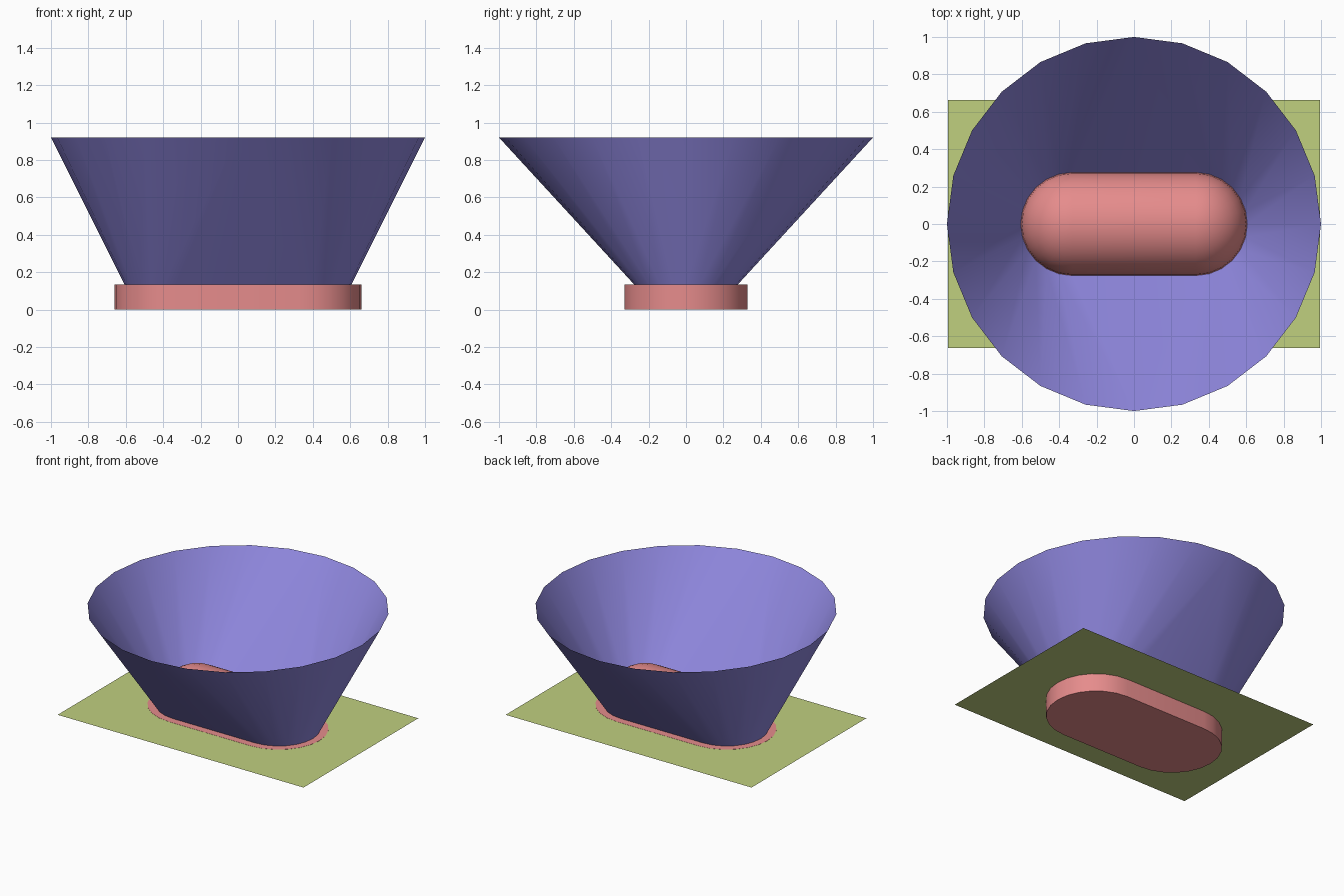
import bpy
import bmesh
from math import sin, cos, pi

cube = bpy.data.objects.get("Cube")
if cube:
    bpy.data.objects.remove(cube, do_unlink=True)

HALF_SIDES = 12      # segments in each rounded end
SPACING = 0.33       # distance of the end centres from the middle
BASE_TOP = 0.133


def material(name, rgb):
    """Flat colour given as display values, stored as linear ones."""
    linear = [((c / 255 + 0.055) / 1.055) ** 2.4 for c in rgb] + [1.0]
    mat = bpy.data.materials.new(name)
    mat.use_nodes = True
    mat.diffuse_color = linear
    mat.node_tree.nodes["Principled BSDF"].inputs["Base Color"].default_value = linear
    return mat


def stadium(radius, spacing, z):
    """Outline of two half circles joined by straight sides."""
    points = []
    for side, start in ((1, -pi / 2), (-1, pi / 2)):
        for i in range(HALF_SIDES + 1):
            a = start + pi * i / HALF_SIDES
            points.append((side * spacing + radius * cos(a), radius * sin(a), z))
    return points


def loft(name, outlines, mat, caps=False):
    """Skin a stack of outlines; coinciding points are merged."""
    bm = bmesh.new()
    rings = [[bm.verts.new(p) for p in outline] for outline in outlines]
    for low, high in zip(rings, rings[1:]):
        for i in range(len(low)):
            j = (i + 1) % len(low)
            bm.faces.new((low[i], low[j], high[j], high[i]))
    if caps:
        bm.faces.new(rings[0][::-1])
        bm.faces.new(rings[-1])
    bmesh.ops.remove_doubles(bm, verts=bm.verts[:], dist=0.0001)
    mesh = bpy.data.meshes.new(name)
    bm.to_mesh(mesh)
    bm.free()
    mesh.materials.append(mat)
    obj = bpy.data.objects.new(name, mesh)
    bpy.context.collection.objects.link(obj)
    bpy.ops.object.select_all(action='DESELECT')
    obj.select_set(True)
    bpy.context.view_layer.objects.active = obj
    bpy.ops.object.shade_smooth_by_angle(angle=pi / 6)
    return obj


violet = material("violet", (143, 135, 222))
pink = material("pink", (230, 140, 140))
green = material("olive_green", (192, 208, 127))

# Rounded base block
loft("base", [stadium(0.33, SPACING, 0), stadium(0.33, SPACING, BASE_TOP)], pink, caps=True)

# Half capsule resting on the base
STEPS = 8
dome = []
for k in range(STEPS + 1):
    a = pi / 2 * k / STEPS
    dome.append(stadium(0.275 * cos(a), SPACING, BASE_TOP + 0.275 * sin(a)))
loft("dome", dome, pink)

# Open funnel, from the stadium outline up to a full circle
loft("funnel", [stadium(0.276, SPACING, BASE_TOP), stadium(1.0, 0, 0.92)], violet)

# Thin sheet level with the top of the base
bpy.ops.mesh.primitive_plane_add(size=2, location=(0, 0, BASE_TOP - 0.001))
plate = bpy.context.object
plate.name = "plate"
plate.scale = (0.994, 0.663, 1)
bpy.ops.object.transform_apply(location=False, rotation=False, scale=True)
plate.data.materials.append(green)
